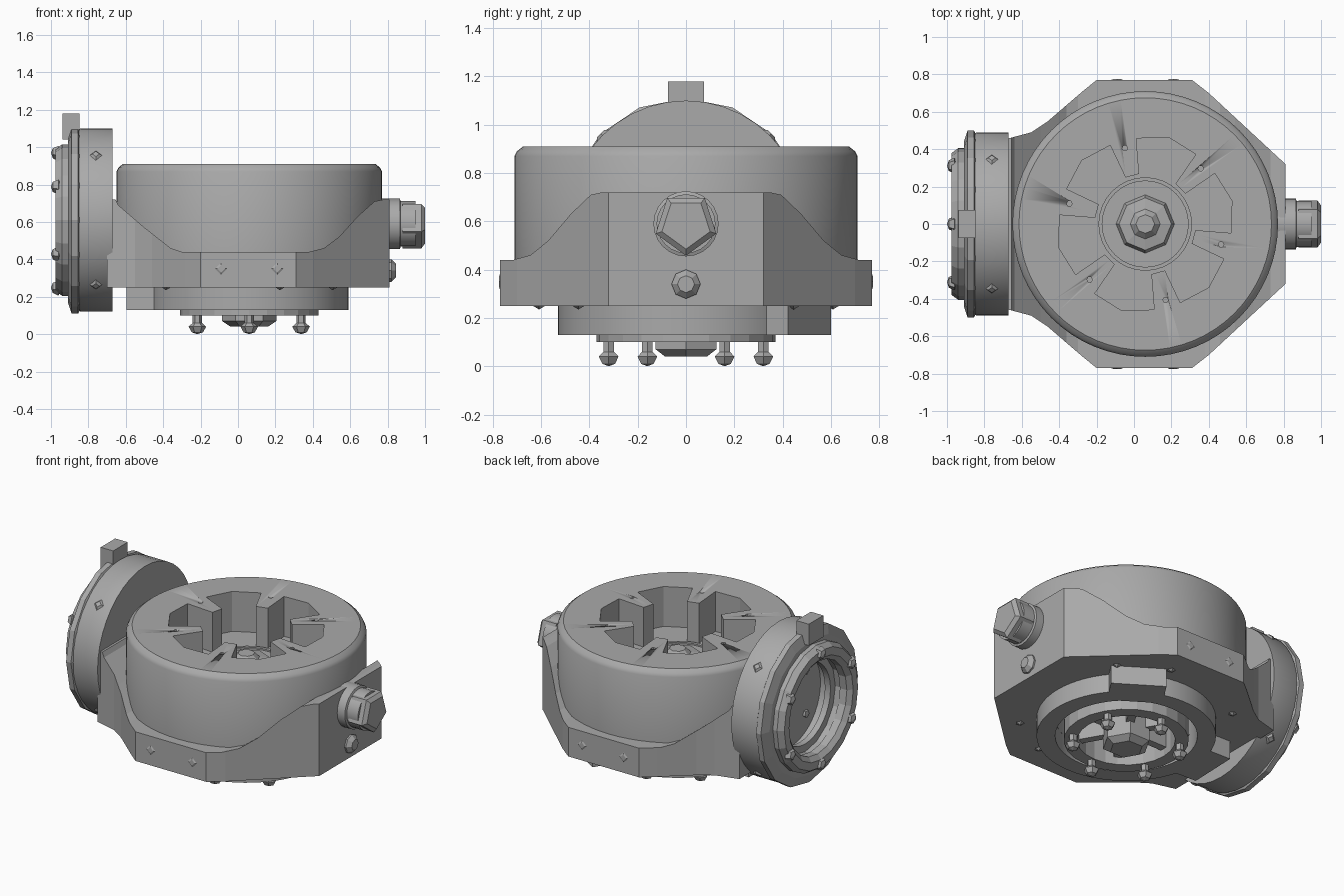
import bpy, bmesh, math
from mathutils import Matrix, Vector

cube = bpy.data.objects.get("Cube")
if cube:
    bpy.data.objects.remove(cube)

metal = bpy.data.materials.new("grey metal")
metal.use_nodes = True
GREY = (0.40, 0.40, 0.40, 1)
metal.diffuse_color = GREY
metal.node_tree.nodes["Principled BSDF"].inputs["Base Color"].default_value = GREY

CX = 0.06                                   # drum axis
ALONG_X = Matrix.Rotation(math.pi / 2, 4, 'Y')
ALONG_Y = Matrix.Rotation(math.pi / 2, 4, 'X')


def at(x, y, z, turn=Matrix()):
    return Matrix.Translation((x, y, z)) @ turn


def finish(name, bm, matrix, smooth=True):
    bmesh.ops.remove_doubles(bm, verts=bm.verts, dist=1e-5)
    bmesh.ops.recalc_face_normals(bm, faces=bm.faces)
    bm.transform(matrix)
    mesh = bpy.data.meshes.new(name)
    bm.to_mesh(mesh)
    bm.free()
    mesh.materials.append(metal)
    ob = bpy.data.objects.new(name, mesh)
    bpy.context.collection.objects.link(ob)
    if smooth:
        bpy.ops.object.select_all(action='DESELECT')
        ob.select_set(True)
        bpy.context.view_layer.objects.active = ob
        bpy.ops.object.shade_smooth_by_angle(angle=math.radians(28))
    return ob


def lathe(name, profile, matrix, sides=48, smooth=True):
    """Spin a closed (radius, height) outline around local z."""
    bm = bmesh.new()
    rings = []
    for i in range(sides):
        a = math.tau * i / sides
        rings.append([bm.verts.new((r * math.cos(a), r * math.sin(a), h)) for r, h in profile])
    n = len(profile)
    for i in range(sides):
        p, q = rings[i], rings[(i + 1) % sides]
        for j in range(n):
            k = (j + 1) % n
            if profile[j][0] or profile[k][0]:
                bm.faces.new((p[j], q[j], q[k], p[k]))
    return finish(name, bm, matrix, smooth)


def tube(name, inner, outer, low, high, matrix, sides=48, smooth=True):
    outline = [(inner, low), (outer, low), (outer, high), (inner, high)]
    return lathe(name, outline, matrix, sides, smooth)


def prism(name, outline, low, high, matrix=Matrix(), smooth=False):
    bm = bmesh.new()
    base = bm.faces.new([bm.verts.new((x, y, low)) for x, y in outline])
    top = bmesh.ops.extrude_face_region(bm, geom=[base])["geom"]
    bmesh.ops.translate(bm, vec=(0, 0, high - low),
                        verts=[v for v in top if isinstance(v, bmesh.types.BMVert)])
    return finish(name, bm, matrix, smooth)


def box(name, size, matrix):
    bm = bmesh.new()
    bmesh.ops.create_cube(bm, size=1)
    bm.transform(Matrix.Diagonal((*size, 1)))
    return finish(name, bm, matrix, False)


def carve(ob, cutter, operation='DIFFERENCE'):
    """Apply a boolean and discard its cutter."""
    mod = ob.modifiers.new("cut", 'BOOLEAN')
    mod.operation, mod.object, mod.solver = operation, cutter, 'EXACT'
    bpy.ops.object.select_all(action='DESELECT')
    ob.select_set(True)
    bpy.context.view_layer.objects.active = ob
    bpy.ops.object.modifier_apply(modifier=mod.name)
    bpy.data.objects.remove(cutter)


def polar(r, degrees):
    a = math.radians(degrees)
    return r * math.cos(a), r * math.sin(a)


drum_axis = at(CX, 0, 0)

# Main drum with a six-lobed open pocket
drum = lathe("drum", [(0, .4), (.71, .4), (.71, .87), (.70, .89), (.675, .91), (0, .91)],
             drum_axis, 64)
lobes = []
for k in range(6):
    c = 15 + 60 * k
    lobes += [polar(.27, c - 22), polar(.46, c - 21), polar(.48, c),
              polar(.46, c + 21), polar(.27, c + 22)]
carve(drum, prism("pocket_cutter", lobes, .65, 1.1, drum_axis))
for k in range(6):
    x, y = polar(.42, 45 + 60 * k)
    carve(drum, tube("hole_cutter", 0, .015, .86, 1, at(CX + x, y, 0), 6))

# Hub fittings on the pocket floor
lathe("pocket_hub", [(0, .64), (.16, .64), (.14, .69), (.08, .70), (.05, .73), (0, .73)],
      drum_axis, 8, False)
tube("pocket_floor_ring", .23, .25, .64, .66, drum_axis, 32)

# Saddle: plan outline trimmed by a swept side outline
half = [(.81, .32), (.4, .70), (.31, .77), (-.2, .77), (-.28, .705),
        (-.46, .55), (-.55, .49), (-.70, .45)]
plan = half + [(x, -y) for x, y in reversed(half)]
saddle = prism("saddle", plan, .25, .9)
side = [(-.8, .2), (-.8, .72), (-.655, .72), (-.64, .69), (-.5, .57), (-.36, .46), (-.3, .44),
        (.38, .44), (.46, .46), (.54, .52), (.64, .63), (.73, .71), (.78, .72), (.9, .72), (.9, .2)]
carve(saddle, prism("side_cutter", side, -1, 1, ALONG_Y), 'INTERSECT')
carve(saddle, tube("recess_cutter", 0, .42, 0, .36, drum_axis))

# Underside collar, locating blocks and bearing
tube("collar", .42, .53, .13, .26, drum_axis, 64)
for angle, reach in ((57, .61), (178, .65)):
    turn = Matrix.Rotation(math.radians(angle), 4, 'Z')
    box("collar_block", (.2, .33, .13), drum_axis @ turn @ at(reach - .1, 0, .195))
tube("bearing_ring", .29, .37, .10, .37, drum_axis, 24, False)
lathe("lower_hub", [(0, .04), (.10, .04), (.145, .07), (.145, .37), (0, .37)],
      drum_axis, 6, False)
for k in range(6):
    turn = Matrix.Rotation(math.radians(60 * k), 4, 'Z')
    box("lower_rib", (.2, .05, .2), drum_axis @ turn @ at(.22, 0, .25))

# Screws hanging from the bearing and under the saddle
screw = [(0, .0), (.03, .01), (.047, .04), (.025, .06), (.025, .12), (0, .12)]
for k in range(6):
    x, y = polar(.32, 30 + 60 * k)
    lathe("bearing_screw", screw, at(CX + x, y, 0), 6, False)
for angle in (45, 75, 135, 225, 285, 315):
    x, y = polar(.63, angle)
    lathe("saddle_screw", [(0, .235), (.035, .255), (0, .27)], at(CX + x, y, 0), 5, False)

# Screw heads on the two flat side pads
for s in (-1, 1):
    for x in (-.09, .21):
        lathe("pad_screw", [(0, -.003), (.035, -.003), (.02, .003), (0, .003)],
              at(x, s * .772, .35, ALONG_Y if s < 0 else ALONG_Y.inverted()), 4, False)

# Input shaft and the bolt below it
lathe("shaft", [(0, .75), (.135, .75), (.135, .865), (.122, .87), (.122, .95), (0, .95)],
      at(0, 0, .59, ALONG_X), 24)
lathe("shaft_nut", [(0, .88), (.132, .88), (.132, .98), (.105, 1.0), (0, 1.0)],
      at(0, 0, .59, ALONG_X), 5, False)
lathe("side_bolt", [(0, .78), (.06, .80), (.06, .82), (.035, .845), (0, .845)],
      at(0, 0, .34, ALONG_X), 8, False)

# Side housing: wide body, flange and stepped open ring
disc = at(0, 0, .61, ALONG_X)
lathe("side_housing", [(0, -.76), (.30, -.76), (.30, -.85), (.485, -.85), (.49, -.84),
                       (.49, -.67), (0, -.67)], disc, 40)
lathe("flange", [(.31, -.91), (.44, -.91), (.50, -.89), (.50, -.855), (.47, -.84), (.31, -.84)],
      disc, 16, False)
lathe("outer_ring", [(.30, -.95), (.33, -.975), (.38, -.975), (.405, -.94), (.405, -.90), (.30, -.90)],
      disc, 20, False)
tube("inner_step", .26, .31, -.86, -.82, disc, 32)
box("top_tab", (.09, .15, .14), at(-.893, 0, 1.11))

# Screws on the ring face, in its bore and around the housing rim
for k in range(6):
    y, z = polar(.36, 30 + 60 * k)
    lathe("ring_screw", [(0, -1.0), (.03, -.99), (.045, -.96), (0, -.94)],
          at(0, y, .61 + z, ALONG_X), 5, False)
for k in range(4):
    y, z = polar(.2, 45 + 90 * k)
    lathe("bore_screw", [(0, -.78), (.025, -.775), (.025, -.75), (0, -.75)],
          at(0, y, .61 + z, ALONG_X), 5, False)
for k in range(4):
    y, z = polar(1, 45 + 90 * k)
    turn = Vector((0, y, z)).to_track_quat('Z', 'Y').to_matrix().to_4x4()
    lathe("rim_screw", [(0, .46), (.045, .48), (.02, .50), (0, .50)],
          at(-.76, 0, .61, turn), 4, False)
